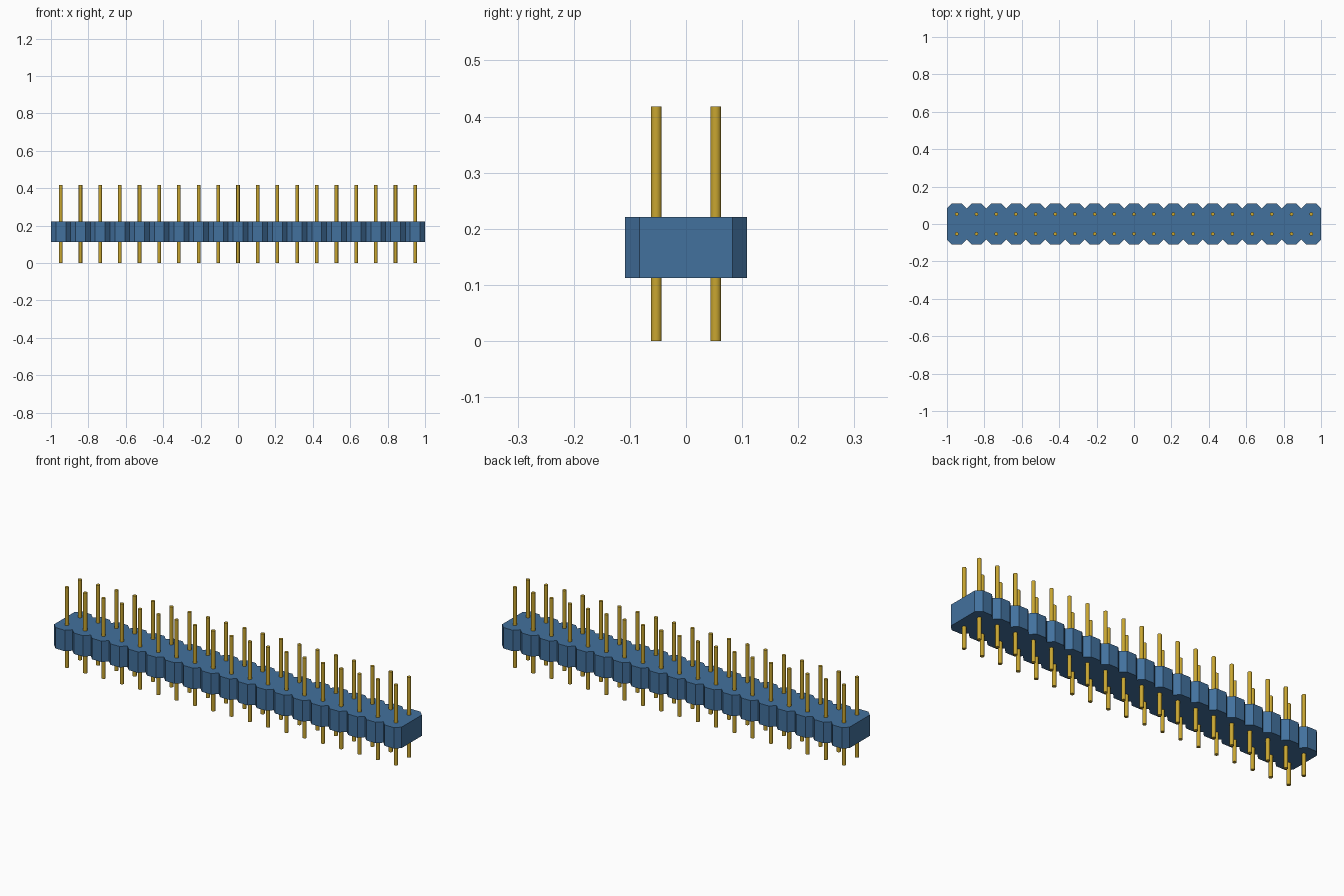
import bpy, bmesh, math

cube = bpy.data.objects.get("Cube")
if cube:
    bpy.data.objects.remove(cube, do_unlink=True)

COUNT = 19
PITCH = 2 / COUNT
BASE, TOP, HALF, CHAMFER = 0.112, 0.221, 0.109, 0.026
ROW, PIN_RADIUS, PIN_HEIGHT = 0.053, 0.0097, 0.418


def material(name, colour):
    m = bpy.data.materials.new(name)
    m.use_nodes = True
    m.diffuse_color = colour
    m.node_tree.nodes["Principled BSDF"].inputs["Base Color"].default_value = colour
    return m


def finish(name, bm, mat):
    mesh = bpy.data.meshes.new(name)
    bm.normal_update()
    bm.to_mesh(mesh)
    bm.free()
    mesh.materials.append(mat)
    obj = bpy.data.objects.new(name, mesh)
    bpy.context.collection.objects.link(obj)
    return obj


blue = material("blue plastic", (0.055, 0.165, 0.34, 1))
gold = material("gold metal", (0.58, 0.38, 0.03, 1))

# Housing: one continuous notched outline, extruded upward
front = []
for i in range(COUNT):
    x = -1 + i * PITCH
    if i == 0:
        front.append((x, CHAMFER - HALF))
    front += [(x + CHAMFER, -HALF), (x + PITCH - CHAMFER, -HALF),
              (x + PITCH, CHAMFER - HALF)]
outline = front + [(-x, -y) for x, y in front]
bm = bmesh.new()
face = bm.faces.new([bm.verts.new((x, y, BASE)) for x, y in outline])
result = bmesh.ops.extrude_face_region(bm, geom=[face], use_keep_orig=True)
top = [v for v in result["geom"] if isinstance(v, bmesh.types.BMVert)]
bmesh.ops.translate(bm, verts=top, vec=(0, 0, TOP - BASE))
bmesh.ops.recalc_face_normals(bm, faces=bm.faces)
# Split the concave caps cleanly
bmesh.ops.triangulate(bm, faces=[f for f in bm.faces if len(f.verts) > 4])
finish("housing", bm, blue)

# Pins: two rows of slender round posts through the housing
for label, y in (("front", -ROW), ("back", ROW)):
    bm = bmesh.new()
    for i in range(COUNT):
        made = bmesh.ops.create_cone(bm, cap_ends=True, segments=16, depth=PIN_HEIGHT,
                                     radius1=PIN_RADIUS, radius2=PIN_RADIUS)
        bmesh.ops.translate(bm, verts=made["verts"],
                            vec=(-1 + (i + 0.5) * PITCH, y, PIN_HEIGHT / 2))
    pins = finish(label + "_pin_row", bm, gold)
    bpy.ops.object.select_all(action="DESELECT")
    pins.select_set(True)
    bpy.context.view_layer.objects.active = pins
    bpy.ops.object.shade_smooth_by_angle(angle=math.radians(35))
